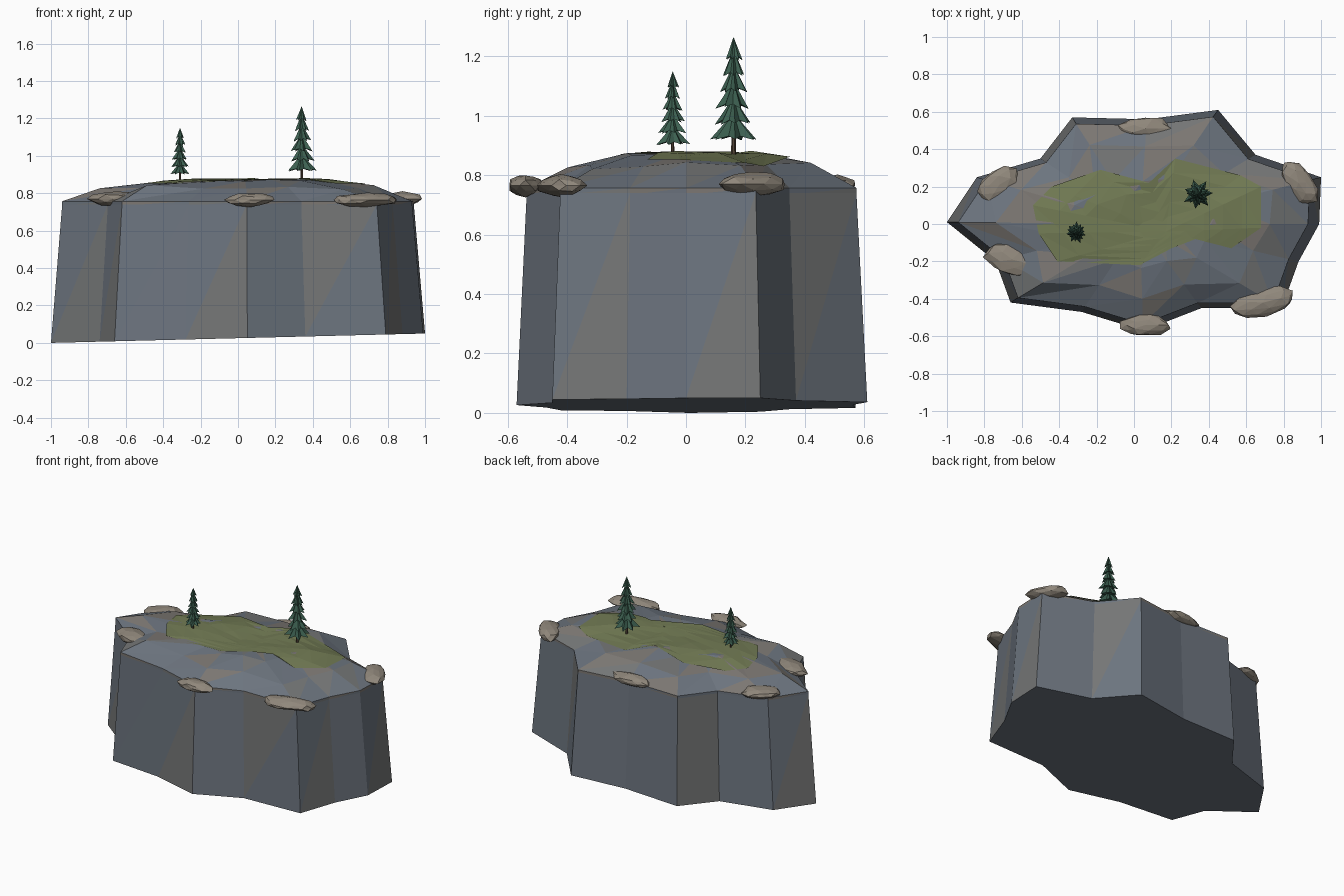
import bpy, bmesh, random
from math import sin, cos, pi, radians
from mathutils import Vector, Matrix
from mathutils.bvhtree import BVHTree

if "Cube" in bpy.data.objects:
    bpy.data.objects.remove(bpy.data.objects["Cube"])

random.seed(7)


def material(name, rgb):
    m = bpy.data.materials.new(name)
    m.diffuse_color = (*rgb, 1)
    m.use_nodes = True
    m.node_tree.nodes["Principled BSDF"].inputs["Base Color"].default_value = m.diffuse_color
    return m


SLATE = material("slate", (0.15, 0.175, 0.21))
STONE = material("grey_stone", (0.175, 0.18, 0.18))
BROWN = material("brown_stone", (0.20, 0.185, 0.17))
TAN = material("tan_rock", (0.28, 0.245, 0.20))
MOSS = material("moss", (0.17, 0.20, 0.09))
PINE = material("pine", (0.045, 0.115, 0.08))
BARK = material("bark", (0.09, 0.06, 0.04))


def finish(bm, name, mats):
    """Write the bmesh out as a flat-shaded object with randomly mixed materials."""
    bmesh.ops.recalc_face_normals(bm, faces=bm.faces)
    for f in bm.faces:
        f.material_index = random.randrange(len(mats))
    me = bpy.data.meshes.new(name)
    bm.to_mesh(me)
    bm.free()
    for m in mats:
        me.materials.append(m)
    ob = bpy.data.objects.new(name, me)
    bpy.context.collection.objects.link(ob)
    return ob


def bridge(bm, a, b):
    """Triangulated strip between two equal closed rings."""
    n = len(a)
    for i in range(n):
        j = (i + 1) % n
        bm.faces.new((a[i], a[j], b[j]))
        bm.faces.new((a[i], b[j], b[i]))


def fan(bm, ring, tip):
    for i in range(len(ring)):
        bm.faces.new((ring[i], ring[(i + 1) % len(ring)], tip))


# Footprint of the cliff, counter-clockwise from the left tip
OUTLINE = [(-1, .01), (-.74, -.20), (-.66, -.42), (-.28, -.47), (.05, -.57),
           (.36, -.45), (.79, -.45), (.88, -.20), (.99, 0), (1, .25),
           (.65, .37), (.45, .61), (.07, .56), (-.33, .57), (-.50, .35), (-.84, .25)]

# Cliff walls with a gently sloping underside
bm = bmesh.new()
low = [bm.verts.new((x, y, .025 + .025 * x)) for x, y in OUTLINE]
high = [bm.verts.new((x * .94, y * .94, .74)) for x, y in OUTLINE]
bridge(bm, low, high)
bm.faces.new(low[::-1])
finish(bm, "cliff_walls", [SLATE, STONE])

# Domed plateau with a thin lip
bm = bmesh.new()
rings = []
for s, z, jit in ((.94, .733, 0), (.94, .757, 0), (.72, .832, .012), (.42, .872, .009), (.2, .868, .006)):
    ring = []
    for x, y in OUTLINE:
        k = s + random.uniform(-3, 3) * jit
        ring.append(bm.verts.new((.03 + (x - .03) * k if jit else x * s, y * k, z + random.uniform(-jit, jit))))
    rings.append(ring)
for a, b in zip(rings, rings[1:]):
    bridge(bm, a, b)
fan(bm, rings[-1], bm.verts.new((.05, 0, .862)))
bmesh.ops.recalc_face_normals(bm, faces=bm.faces)
ground = BVHTree.FromBMesh(bm)
finish(bm, "plateau", [SLATE, SLATE, STONE, BROWN])


def ground_z(x, y):
    return ground.ray_cast(Vector((x, y, 2)), Vector((0, 0, -1)))[0].z


# Moss patch draped over the plateau
PATCH = [(-.54, .10), (-.51, -.05), (-.41, -.20), (.03, -.22), (.2, -.13), (.33, -.08), (.52, -.13),
         (.68, -.02), (.68, .20), (.57, .26), (.22, .35), (.08, .22), (-.18, .29), (-.44, .2)]
cx, cy = .17, -.04
bm = bmesh.new()
rings = []
for s in (1, .8, .6, .4, .2):
    ring = []
    for x, y in PATCH:
        px, py = cx + (x - cx) * s, cy + (y - cy) * s
        ring.append(bm.verts.new((px, py, ground_z(px, py) + .007)))
    rings.append(ring)
for a, b in zip(rings, rings[1:]):
    bridge(bm, a, b)
fan(bm, rings[-1], bm.verts.new((cx, cy, ground_z(cx, cy) + .007)))
moss = finish(bm, "moss_patch", [MOSS])

# Flattened boulders along the rim: x, y, z, half sizes, turn
ROCKS = [(-.72, .21, .77, .12, .085, .037, 30), (.06, .51, .765, .145, .062, .035, 0),
         (.88, .22, .77, .135, .075, .04, -55), (.69, -.42, .765, .18, .075, .037, 14),
         (.06, -.54, .765, .13, .06, .037, 0), (-.65, -.19, .77, .15, .085, .04, -15)]
for i, (x, y, z, rx, ry, rz, turn) in enumerate(ROCKS):
    bm = bmesh.new()
    bmesh.ops.create_icosphere(bm, subdivisions=2, radius=1)
    for v in bm.verts:
        v.co *= random.uniform(.88, 1.1)
    bmesh.ops.transform(bm, verts=bm.verts, matrix=Matrix.Translation((x, y, z))
                        @ Matrix.Rotation(radians(turn), 4, 'Z') @ Matrix.Diagonal((rx, ry, rz, 1)))
    finish(bm, f"rim_boulder_{i + 1}", [TAN])


def pine_tree(name, x, y, bottom, top, radius, tiers=6, points=7):
    """Thin trunk plus stacked, ragged star-shaped skirts."""
    base = ground_z(x, y) - .02
    bm = bmesh.new()
    bmesh.ops.create_cone(bm, cap_ends=True, segments=6, radius1=radius * .11, radius2=radius * .04,
                          depth=top - .03 - base, matrix=Matrix.Translation((x, y, (base + top - .03) / 2)))
    finish(bm, name + "_trunk", [BARK])
    bm = bmesh.new()
    step = (top - bottom) / (tiers + .5)
    for t in range(tiers):
        r = radius * (1 - .125 * t)
        z0 = bottom + t * step
        z1 = top if t == tiers - 1 else z0 + step * 1.75
        turn = random.uniform(0, pi)
        ring = []
        for k in range(points * 2):
            a = turn + pi * k / points
            tip = k % 2 == 0
            q = r * (random.uniform(.85, 1.1) if tip else .58)
            ring.append(bm.verts.new((x + q * cos(a), y + q * sin(a),
                                      z0 + (random.uniform(0, .15) if tip else .3) * step)))
        fan(bm, ring, bm.verts.new((x, y, z1)))
        fan(bm, ring[::-1], bm.verts.new((x, y, z0 + .4 * step)))
    finish(bm, name + "_foliage", [PINE])


pine_tree("tall_pine", .34, .16, .915, 1.265, .078)
pine_tree("small_pine", -.31, -.045, .9, 1.15, .056)
